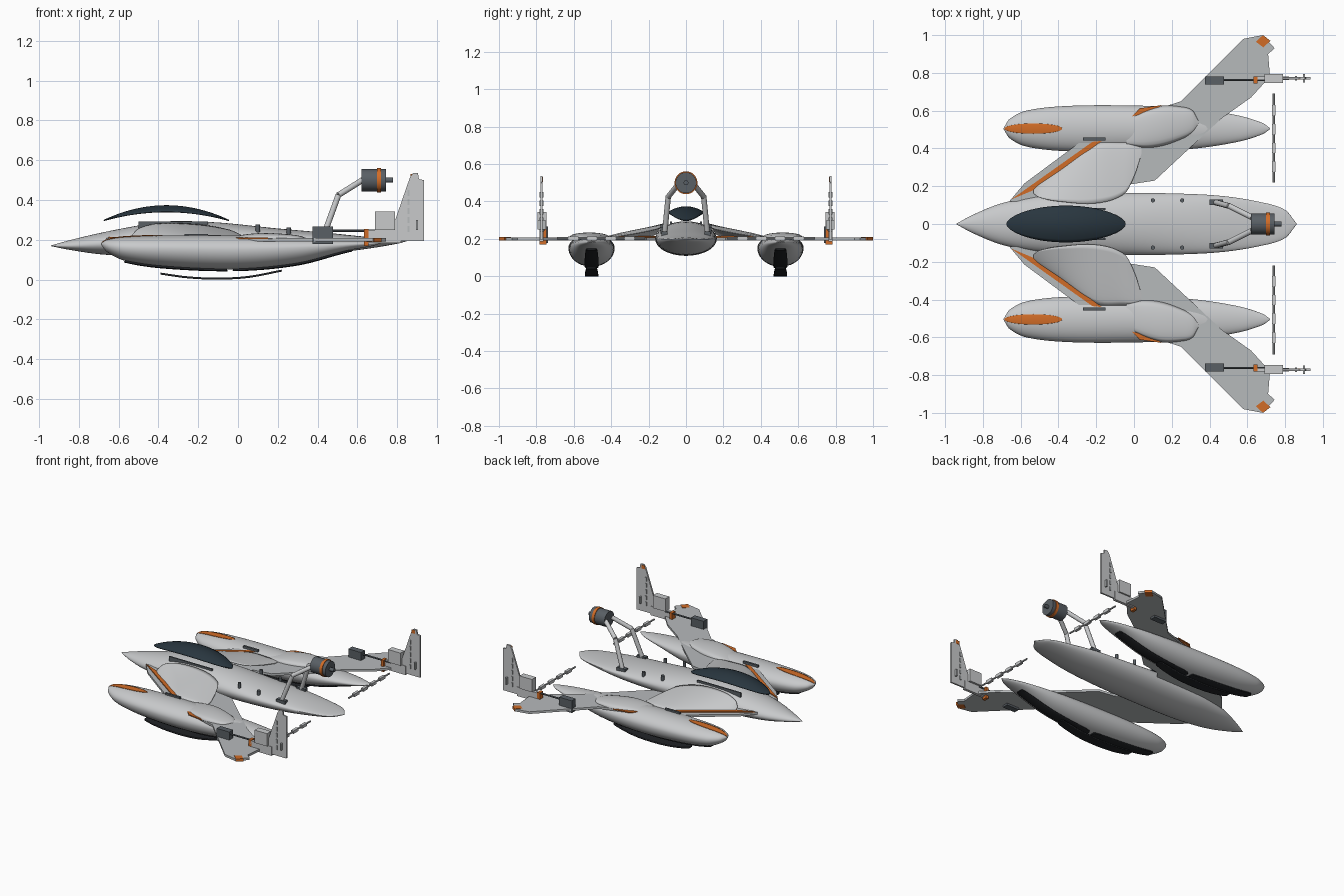
import bpy, bmesh
from math import cos, sin, pi, sqrt
from mathutils import Vector

if bpy.data.objects.get("Cube"):
    bpy.data.objects.remove(bpy.data.objects["Cube"])


def material(name, red, green, blue):
    mat = bpy.data.materials.new(name)
    mat.use_nodes = True
    mat.diffuse_color = (red, green, blue, 1)
    mat.node_tree.nodes["Principled BSDF"].inputs["Base Color"].default_value = (red, green, blue, 1)
    return mat


light_grey = material("light grey hull", .58, .59, .6)
wing_grey = material("wing grey", .47, .49, .5)
orange = material("orange trim", .64, .15, .02)
canopy_blue = material("dark canopy", .022, .037, .05)
slate = material("slate metal", .1, .115, .13)
black = material("black rubber", .015, .017, .02)


def finish(name, bm, mat, mirror=False, thickness=0, angle=.6):
    """Turn a bmesh into a smooth-by-angle object, optionally mirrored across y."""
    bmesh.ops.recalc_face_normals(bm, faces=bm.faces)
    mesh = bpy.data.meshes.new(name)
    bm.to_mesh(mesh)
    bm.free()
    mesh.materials.append(mat)
    mesh.shade_smooth()
    mesh.set_sharp_from_angle(angle=angle)
    obj = bpy.data.objects.new(name, mesh)
    bpy.context.scene.collection.objects.link(obj)
    if thickness:
        solid = obj.modifiers.new("Thickness", 'SOLIDIFY')
        solid.thickness = thickness
        solid.offset = 0
    if mirror:
        mod = obj.modifiers.new("Mirror", 'MIRROR')
        mod.use_axis = (False, True, False)
        mod.use_mirror_merge = False
    return obj


def spline(keys, x):
    """Smoothly interpolate rows of keys, the first entry of each row being x."""
    last = len(keys) - 1
    i = 0
    while i < last - 1 and x > keys[i + 1][0]:
        i += 1

    def slope(k, c):
        a, b = keys[max(k - 1, 0)], keys[min(k + 1, last)]
        return (b[c] - a[c]) / (b[0] - a[0])
    a, b = keys[i], keys[i + 1]
    step = b[0] - a[0]
    t = min(max((x - a[0]) / step, 0), 1)
    smooth = t * t * (3 - 2 * t)
    return [a[c] + (b[c] - a[c]) * smooth
            + step * t * (1 - t) * ((1 - t) * slope(i, c) - t * slope(i + 1, c))
            for c in range(1, len(a))]


def grid_faces(bm, rows, closed):
    for a, b in zip(rows, rows[1:]):
        count = len(a)
        for j in range(count if closed else count - 1):
            k = (j + 1) % count
            bm.faces.new((a[j], a[k], b[k], b[j]))


def loft(name, keys, center, mat, mirror=False, rings=56, sides=40):
    """Hull with rows of x, half width, top, middle and bottom height."""
    bm = bmesh.new()
    rows = []
    for i in range(rings + 1):
        x = keys[0][0] + (keys[-1][0] - keys[0][0]) * (1 - cos(pi * i / rings)) / 2
        w, top, mid, low = spline(keys, x)
        row = []
        for j in range(sides):
            s = sin(2 * pi * j / sides)
            z = mid + s * ((top - mid) if s > 0 else (mid - low))
            row.append(bm.verts.new((x, center + max(w, .002) * cos(2 * pi * j / sides), z)))
        rows.append(row)
    grid_faces(bm, rows, True)
    bm.faces.new(rows[0])
    bm.faces.new(rows[-1])
    return finish(name, bm, mat, mirror)


def patch(name, x0, x1, edges, height, mat, thickness, mirror=True, steps=40, across=12):
    """Curved sheet: edges(t) gives both y limits, height(x, y, t, s) gives z."""
    bm = bmesh.new()
    rows = []
    for i in range(steps + 1):
        t = -cos(pi * i / steps)
        x = (x0 + x1) / 2 + (x1 - x0) / 2 * t
        lo, hi = edges(x, t)
        row = []
        for j in range(across + 1):
            s = j / across
            y = lo + (hi - lo) * s
            row.append(bm.verts.new((x, y, height(x, y, t, s))))
        rows.append(row)
    grid_faces(bm, rows, False)
    return finish(name, bm, mat, mirror, thickness)


def prism(name, points, low, high, mat, axis='Z'):
    """Extruded outline in the xy plane, or in the xz plane for axis Y."""
    bm = bmesh.new()
    place = (lambda p, h: (p[0], p[1], h)) if axis == 'Z' else (lambda p, h: (p[0], h, p[1]))
    bottom = [bm.verts.new(place(p, low)) for p in points]
    top = [bm.verts.new(place(p, high)) for p in points]
    bm.faces.new(bottom)
    bm.faces.new(top)
    for i in range(len(points)):
        j = (i + 1) % len(points)
        bm.faces.new((bottom[i], bottom[j], top[j], top[i]))
    return finish(name, bm, mat, True)


def box(name, x0, x1, y0, y1, z0, z1, mat):
    return prism(name, [(x0, y0), (x1, y0), (x1, y1), (x0, y1)], z0, z1, mat)


def tube(name, start, end, radius, mat, mirror=False, sides=32):
    bm = bmesh.new()
    start, end = Vector(start), Vector(end)
    bmesh.ops.create_cone(bm, cap_ends=True, segments=sides, radius1=radius, radius2=radius,
                          depth=(end - start).length)
    turn = (end - start).to_track_quat('Z', 'Y').to_matrix()
    for v in bm.verts:
        v.co = turn @ v.co + (start + end) / 2
    return finish(name, bm, mat, mirror)


# Fuselage and the two side pods
fuselage = [(-.94, .002, .172, .17, .168), (-.85, .05, .197, .17, .15), (-.7, .11, .233, .178, .128),
            (-.5, .15, .272, .19, .115), (-.35, .16, .293, .195, .11), (-.1, .165, .287, .2, .11),
            (.2, .162, .257, .2, .115), (.45, .15, .235, .2, .13), (.65, .12, .215, .198, .155),
            (.8, .075, .206, .197, .18), (.86, .003, .2, .198, .196)]
pod = [(-.69, .003, .182, .18, .178), (-.66, .05, .2, .17, .14), (-.57, .095, .215, .16, .095),
       (-.35, .12, .222, .155, .063), (0, .122, .222, .15, .052), (.3, .108, .212, .16, .08),
       (.55, .07, .2, .175, .145), (.68, .03, .193, .182, .17), (.72, .003, .188, .186, .184)]
POD_Y = .505
loft("fuselage", fuselage, 0, light_grey)
loft("side_pod", pod, POD_Y, light_grey, True)


def pod_surface(x, y, up):
    w, top, mid, low = spline(pod, x)
    bulge = sqrt(max(0, 1 - ((y - POD_Y) / max(w, .002)) ** 2))
    return mid + bulge * (top - mid) if up else mid - bulge * (mid - low)


def lens(center, width, power):
    def edges(x, t):
        w = max(width * max(0, 1 - t * t) ** power, .001)
        return center - w, center + w
    return edges


# Canopy, pod nose stripes, keel strips and skids
patch("canopy", -.675, -.045, lens(0, .096, .6),
      lambda x, y, t, s: .297 + (1 - t * t) * (.044 + .03 * (1 - (2 * s - 1) ** 2)),
      canopy_blue, .006, False)
patch("pod_nose_stripe", -.685, -.38, lens(POD_Y, .027, .5),
      lambda x, y, t, s: pod_surface(x, y, True) + .002, orange, .003)
for part, x0, x1 in (("front", -.57, -.055), ("rear", -.025, .57)):
    patch(part + "_keel_strip", x0, x1, lens(POD_Y, .036, .12),
          lambda x, y, t, s: pod_surface(x, y, False) - .005, black, .009)
skid = [(-.39, .03), (-.25, .011), (-.1, .005), (.05, .013), (.22, .045)]
patch("skid", -.39, .22, lens(POD_Y, .036, .15),
      lambda x, y, t, s: spline(skid, x)[0], black, .01)

# Swept wings with their orange edges
prism("wing", [(-.66, .12), (-.58, .215), (-.25, .46), (0, .57), (.25, .65), (.58, .98), (.68, 1),
               (.745, .93), (.71, .9), (.72, .78), (.62, .67), (.465, .56), (.11, .23),
               (-.02, .21), (-.1, .12)], .192, .208, wing_grey)
prism("wing_edge_stripe", [(-.65, .13), (-.53, .18), (-.17, .44), (-.22, .435)], .206, .215, orange)
prism("wing_tip_marking", [(.645, .965), (.683, 1), (.722, .97), (.685, .935)], .19, .21, orange)
prism("wing_pod_marking", [(-.01, .57), (.03, .612), (.15, .63), (.08, .59)], .205, .212, orange)

# Blended fairings on the wing root and over the pods
root = [(-.53, .16, .19, .02), (-.5, .14, .215, .05), (-.4, .12, .285, .075), (-.2, .11, .425, .07),
        (-.05, .16, .43, .045), (.0, .25, .425, .025), (.04, .37, .405, .005)]
patch("wing_root_fairing", -.53, .04, lambda x, t: spline(root, x)[:2],
      lambda x, y, t, s: .206 + spline(root, x)[2] * (1 - s) ** .75, light_grey, .004)
cap = [(-.04, .42, .55, .006), (.06, .405, .6, .022), (.15, .415, .625, .026), (.25, .45, .62, .02),
       (.31, .485, .6, .012), (.34, .53, .545, .002)]
patch("pod_fairing", -.04, .34, lambda x, t: spline(cap, x)[:2],
      lambda x, y, t, s: .206 + spline(cap, x)[3 - 1] * sqrt(max(0, 1 - (2 * s - 1) ** 2)),
      light_grey, .004)
box("wing_vent", -.27, -.15, .443, .458, .205, .23, slate)
box("cockpit_rail", -.5, -.15, .075, .085, .25, .293, slate)

# Small deck fittings
for x, z in ((.1, .255), (.255, .24)):
    tube("deck_fitting", (x, .125, z - .05), (x, .125, z + .022), .011, slate, True, 12)

# Raised engine on bent struts
tube("engine_body", (.62, 0, .5), (.745, 0, .5), .056, slate)
tube("engine_ring", (.7, 0, .5), (.72, 0, .5), .061, orange)
tube("engine_hub", (.745, 0, .5), (.78, 0, .5), .013, slate, False, 16)
foot, knee, head = (.43, .115, .22), (.505, .095, .425), (.625, .035, .5)
tube("strut_leg", foot, knee, .015, light_grey, True, 12)
tube("strut_arm", knee, head, .015, light_grey, True, 12)
box("strut_foot", .4, .47, .1, .13, .215, .24, slate)

# Tail fins with actuator, push rod and hinge brackets
FIN_Y = .772
box("actuator", .375, .477, .738, .782, .178, .267, slate)
tube("push_rod", (.47, .762, .245), (.7, .762, .245), .006, slate, True, 10)
box("rod_bracket", .633, .655, .745, .782, .17, .255, orange)
box("fin_mount", .69, .79, .747, .793, .25, .343, light_grey)
box("fin_base", .65, .82, .762, .782, .185, .25, light_grey)
prism("tail_fin", [(.78, .195), (.78, .27), (.865, .515), (.88, .535), (.905, .535), (.91, .505),
                   (.935, .5), (.935, .195)], FIN_Y - .006, FIN_Y + .006, light_grey, 'Y')
box("fin_tip_marking", .868, .895, .764, .768, .505, .53, orange)
for i in range(5):
    z = .24 + i * .045
    box("fin_hinge", .853, .863, FIN_Y - .011, FIN_Y + .011, z, z + .03, wing_grey)
box("fin_crossbar", .895, .905, .75, .795, .25, .3, wing_grey)

# Stepped hinge bars behind the wings
tube("hinge_bar", (.74, .22, .203), (.74, .69, .203), .006, wing_grey, True, 10)
for i in range(4):
    y = .275 + i * .1
    box("hinge_sleeve", .73, .75, y, y + .055, .192, .214, light_grey)
